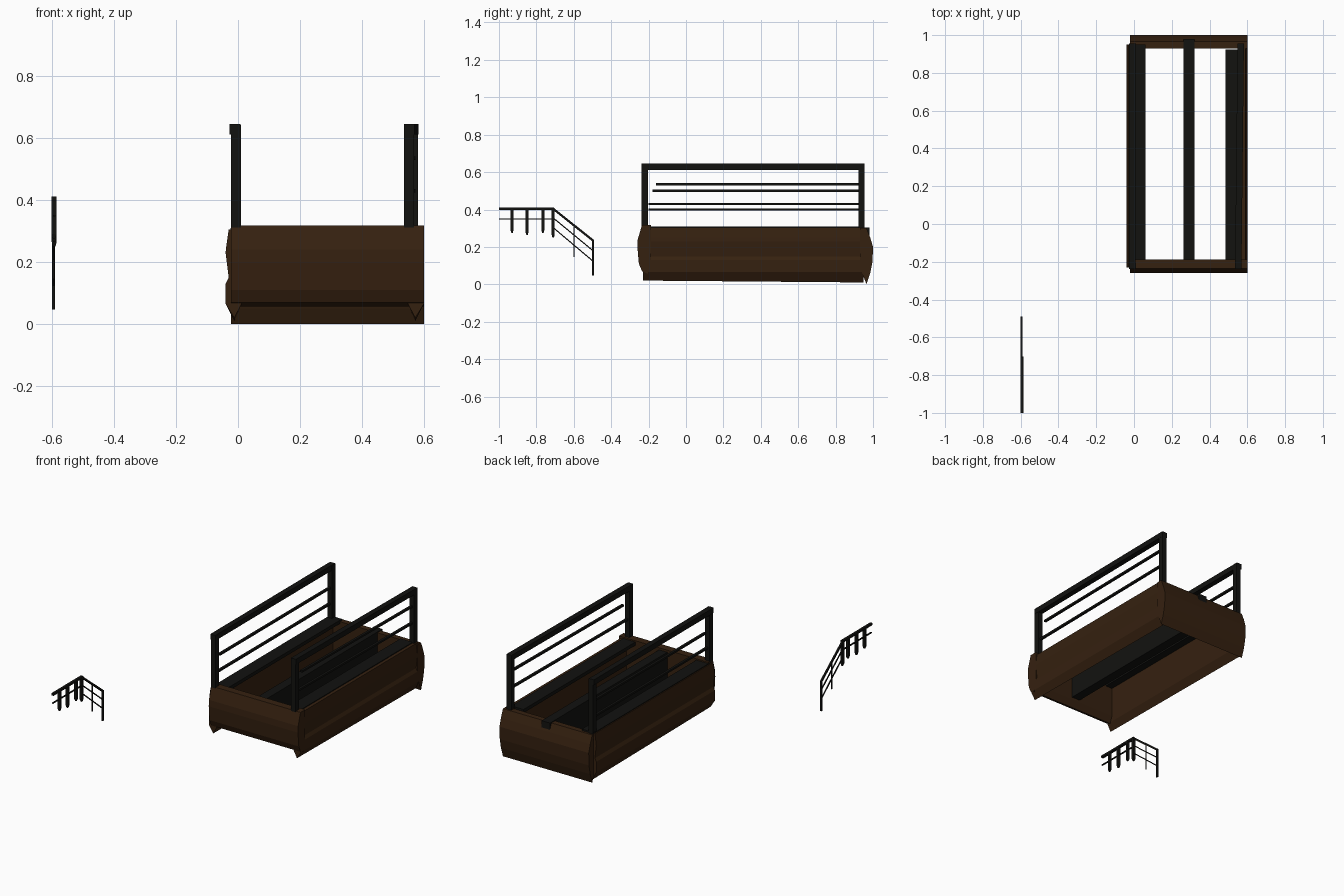
import bpy, bmesh
from mathutils import Vector

if "Cube" in bpy.data.objects:
    bpy.data.objects.remove(bpy.data.objects["Cube"])

def material(name, rgb):
    m = bpy.data.materials.new(name)
    m.diffuse_color = (*rgb, 1)
    m.use_nodes = True
    m.node_tree.nodes["Principled BSDF"].inputs["Base Color"].default_value = m.diffuse_color
    return m

BROWN = material("dark_wood", (0.036, 0.015, 0.005))
BLACK = material("black_metal", (0.006, 0.006, 0.005))

def finish(name, bm, mat):
    bmesh.ops.recalc_face_normals(bm, faces=bm.faces)
    me = bpy.data.meshes.new(name)
    bm.to_mesh(me)
    bm.free()
    me.materials.append(mat)
    ob = bpy.data.objects.new(name, me)
    bpy.context.collection.objects.link(ob)
    return ob

def prism(name, start, end, mat):
    """Closed prism between two matching 3D outlines."""
    bm = bmesh.new()
    a = [bm.verts.new(p) for p in start]
    b = [bm.verts.new(p) for p in end]
    bm.faces.new(a)
    bm.faces.new(b)
    n = len(a)
    for i in range(n):
        bm.faces.new((a[i], a[(i + 1) % n], b[(i + 1) % n], b[i]))
    return finish(name, bm, mat)

def box(name, x, y, z, mat):
    ring = lambda h: [(x[0], y[0], h), (x[1], y[0], h), (x[1], y[1], h), (x[0], y[1], h)]
    return prism(name, ring(z[0]), ring(z[1]), mat)

def bar(name, p, q, w, h, mat=BLACK):
    """Bar from p to q running mostly along y: w wide in x, h tall in z."""
    ring = lambda c: [(c[0] + i * w / 2, c[1], c[2] + j * h / 2)
                      for i, j in ((-1, -1), (1, -1), (1, 1), (-1, 1))]
    return prism(name, ring(p), ring(q), mat)

# Faceted side walls, the right one mirrored about x = 0.28
side = [(-0.03, 0.305), (-0.038, 0.25), (-0.04, 0.23), (-0.03, 0.15), (-0.04, 0.13),
        (-0.04, 0.065), (-0.012, 0.02), (0.012, 0.065), (0.012, 0.305)]
for label, fx in (("left", lambda x: x), ("right", lambda x: 0.56 - x)):
    prism(label + "_wall", [(fx(x), -0.23, z) for x, z in side],
          [(fx(x), 0.95, z - (0.01 if z < 0.03 else 0)) for x, z in side], BROWN)

# Faceted front and back walls
front = [(-0.235, 0.318), (-0.258, 0.24), (-0.26, 0.2), (-0.252, 0.11), (-0.235, 0.07),
         (-0.205, 0.057), (-0.188, 0.1), (-0.188, 0.318)]
back = [(0.965, 0.3), (0.985, 0.25), (1.0, 0.2), (0.997, 0.12), (0.985, 0.06),
        (0.965, 0.0), (0.945, 0.05), (0.93, 0.1), (0.93, 0.3)]
for label, prof in (("front", front), ("back", back)):
    prism(label + "_wall", [(-0.022, y, z) for y, z in prof],
          [(0.6, y, z) for y, z in prof], BROWN)

# Upright centre board and two flat edge planks
box("centre_beam", (0.262, 0.32), (-0.2, 0.98), (0.115, 0.305), BLACK)
box("left_plank", (-0.025, 0.06), (-0.2, 0.95), (0.288, 0.31), BLACK)
box("right_plank", (0.485, 0.57), (-0.2, 0.925), (0.288, 0.31), BLACK)

# Bed railings: (front x, back x, rail heights, rail start y)
railings = {"left": (-0.006, -0.006, ((0.50, -0.18), (0.40, -0.2))),
            "right": (0.552, 0.565, ((0.535, -0.16), (0.43, -0.2)))}
for label, (x0, x1, rails) in railings.items():
    for end, x, y, z in (("front", x0, -0.22, 0.3), ("back", x1, 0.938, 0.26)):
        box(f"{label}_{end}_post", (x - 0.016, x + 0.016), (y - 0.017, y + 0.017),
            (z, 0.643), BLACK)
    off = -0.004 if label == "left" else 0
    bar(label + "_top_rail", (x0 + off, -0.237, 0.628), (x1 + off, 0.955, 0.628), 0.034, 0.034)
    for i, (z, y) in enumerate(rails):
        bar(f"{label}_rail_{i + 1}", (x0, y, z), (x1, 0.93, z), 0.015, 0.012)

# Small stair handrail: level part
X = -0.593
bar("landing_top_rail", (X, -1.0, 0.404), (X, -0.705, 0.404), 0.016, 0.013)
bar("landing_lower_rail", (X, -1.0, 0.349), (X, -0.71, 0.349), 0.008, 0.006)
for i, (y, z) in enumerate(((-0.93, 0.275), (-0.85, 0.265), (-0.765, 0.275), (-0.71, 0.25))):
    ring = lambda r, h: [(X + a * r, y + b * r, h) for a, b in ((-1, -1), (1, -1), (1, 1), (-1, 1))]
    prism(f"landing_post_{i + 1}_tip", ring(0.004, z), ring(0.008, z + 0.015), BLACK)
    prism(f"landing_post_{i + 1}", ring(0.008, z + 0.015), ring(0.008, 0.405), BLACK)

# Small stair handrail: sloping part
X = -0.595
bar("slope_top_rail", (X, -0.71, 0.404), (X, -0.492, 0.23), 0.01, 0.015)
bar("slope_middle_rail", (X, -0.71, 0.355), (X, -0.495, 0.178), 0.006, 0.008)
bar("slope_lower_rail", (X, -0.71, 0.303), (X, -0.495, 0.122), 0.006, 0.008)
box("slope_middle_post", (X - 0.003, X + 0.003), (-0.602, -0.597), (0.145, 0.315), BLACK)
box("slope_end_post", (X - 0.005, X + 0.005), (-0.503, -0.491), (0.047, 0.235), BLACK)
